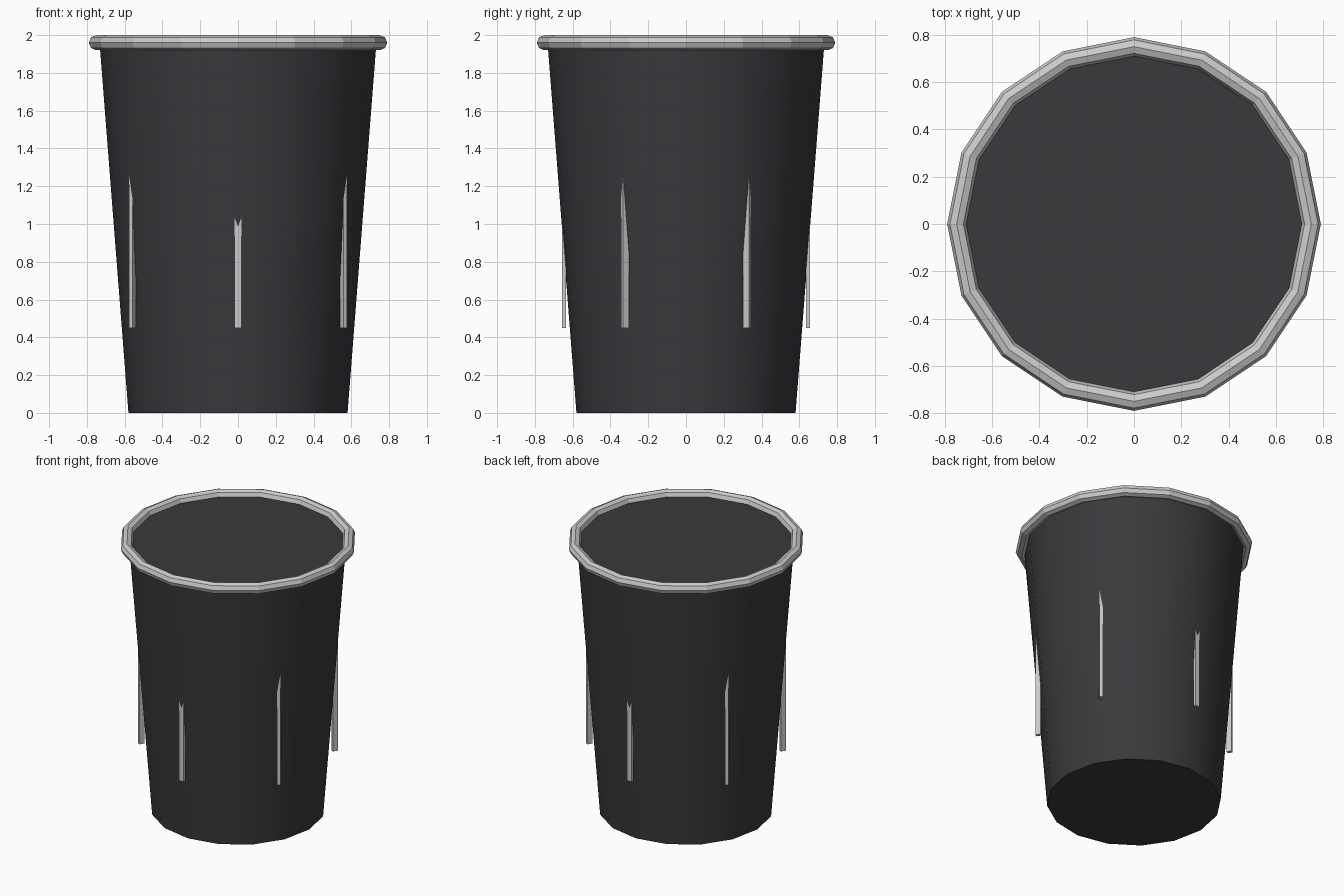
import bpy
from math import radians, cos, sin

if "Cube" in bpy.data.objects:
    bpy.data.objects.remove(bpy.data.objects["Cube"])

SIDES = 16

# Dark bin material
dark = bpy.data.materials.new("dark_plastic")
dark.diffuse_color = (0.042, 0.042, 0.047, 1)
dark.use_nodes = True
dark.node_tree.nodes["Principled BSDF"].inputs["Base Color"].default_value = dark.diffuse_color

# Tapered closed body
bpy.ops.mesh.primitive_cone_add(vertices=SIDES, radius1=0.58, radius2=0.733,
                                depth=1.96, location=(0, 0, 0.98))
body = bpy.context.object
body.name = "bin_body"
body.data.materials.append(dark)
bpy.ops.object.shade_smooth_by_angle(angle=radians(30))

# Rolled rim, flat shaded
bpy.ops.mesh.primitive_torus_add(major_segments=SIDES, minor_segments=8,
                                 major_radius=0.75, minor_radius=0.04,
                                 location=(0, 0, 1.96))
bpy.context.object.name = "rim"

# Six upright bars, partly sunk into the body and turned against their angle
for i in range(6):
    a = radians(30 + 60 * i)
    bpy.ops.mesh.primitive_cube_add(size=1, rotation=(0, 0, -a),
                                    location=(0.646 * cos(a), 0.646 * sin(a), 0.9))
    bar = bpy.context.object
    bar.name = f"side_bar_{i + 1}"
    bar.scale = (0.022, 0.036, 0.9)
